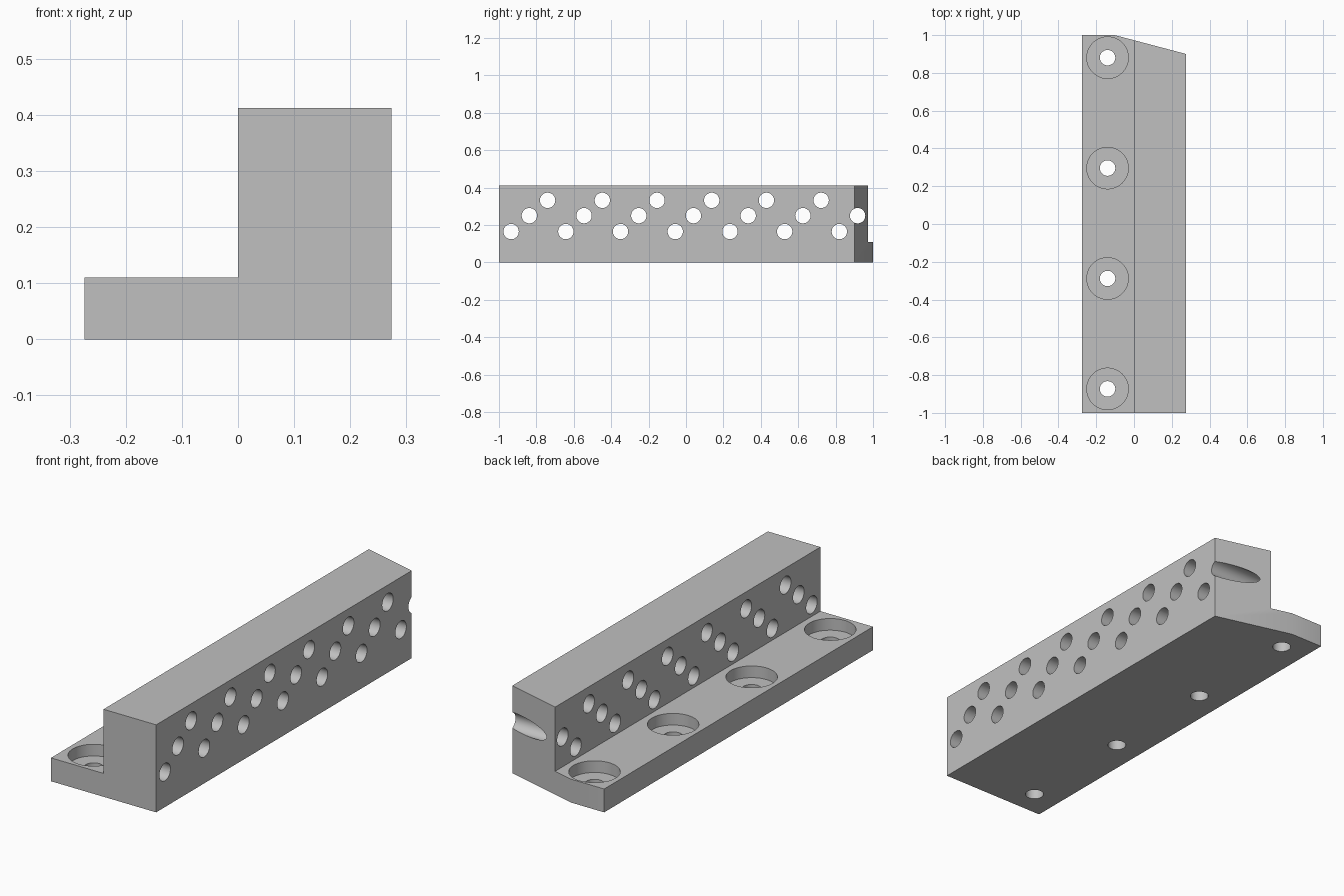
import bpy, bmesh, math
from mathutils import Matrix, Vector

cube = bpy.data.objects.get("Cube")
if cube:
    bpy.data.objects.remove(cube, do_unlink=True)

HALF_X, HEIGHT, BASE = 0.274, 0.412, 0.11

steel = bpy.data.materials.new("machined_grey")
steel.use_nodes = True
grey = (0.53, 0.53, 0.53, 1)
steel.diffuse_color = grey
steel.node_tree.nodes["Principled BSDF"].inputs["Base Color"].default_value = grey


def make_object(name, bm):
    bmesh.ops.recalc_face_normals(bm, faces=bm.faces)
    mesh = bpy.data.meshes.new(name)
    bm.to_mesh(mesh)
    bm.free()
    mesh.materials.append(steel)
    obj = bpy.data.objects.new(name, mesh)
    bpy.context.collection.objects.link(obj)
    return obj


def drill(target, name, centres, radius, length, rotation):
    """Cut a set of equal round holes and discard the cutter."""
    bm = bmesh.new()
    for c in centres:
        bmesh.ops.create_cone(bm, cap_ends=True, segments=48, radius1=radius,
                              radius2=radius, depth=length,
                              matrix=Matrix.Translation(c) @ rotation)
    cutter = make_object(name, bm)
    cutter.hide_render = True
    mod = target.modifiers.new(name, 'BOOLEAN')
    mod.operation, mod.solver, mod.object = 'DIFFERENCE', 'EXACT', cutter
    bpy.ops.object.select_all(action='DESELECT')
    target.select_set(True)
    bpy.context.view_layer.objects.active = target
    bpy.ops.object.modifier_apply(modifier=name)
    bpy.data.objects.remove(cutter, do_unlink=True)


# Stepped bar: L-shaped profile extruded along its length
profile = [(-HALF_X, 0), (HALF_X, 0), (HALF_X, HEIGHT),
           (0, HEIGHT), (0, BASE), (-HALF_X, BASE)]
bm = bmesh.new()
face = bm.faces.new([bm.verts.new((x, -1, z)) for x, z in profile])
grown = bmesh.ops.extrude_face_region(bm, geom=[face])["geom"]
bmesh.ops.translate(bm, vec=(0, 2, 0),
                    verts=[v for v in grown if isinstance(v, bmesh.types.BMVert)])
bmesh.ops.recalc_face_normals(bm, faces=bm.faces)

# Slanted back corner
slant = Vector((math.sin(math.radians(14.8)), math.cos(math.radians(14.8)), 0))
cut = bmesh.ops.bisect_plane(bm, geom=bm.verts[:] + bm.edges[:] + bm.faces[:],
                             plane_co=(0, 0.973, 0), plane_no=slant, clear_outer=True)
bmesh.ops.holes_fill(bm, edges=[e for e in bm.edges if e.is_boundary])
bar = make_object("stepped_mounting_bar", bm)

# Zigzag row of cross holes through the tall block
rows = (0.165, 0.25, 0.332)
cross = [Vector((0.15, -0.935 + i * 0.0975, rows[i % 3])) for i in range(20)]
drill(bar, "cross_holes", cross, 0.041, 0.4, Matrix.Rotation(math.pi / 2, 4, 'Y'))

# Counterbored screw holes in the low flange
screws = [Vector((-0.14, -0.873 + i * 0.5845, BASE)) for i in range(4)]
drill(bar, "counterbores", screws, 0.11, 0.11, Matrix.Identity(4))
drill(bar, "screw_holes", screws, 0.041, 0.4, Matrix.Identity(4))

bpy.ops.object.shade_smooth_by_angle(angle=math.radians(30))
